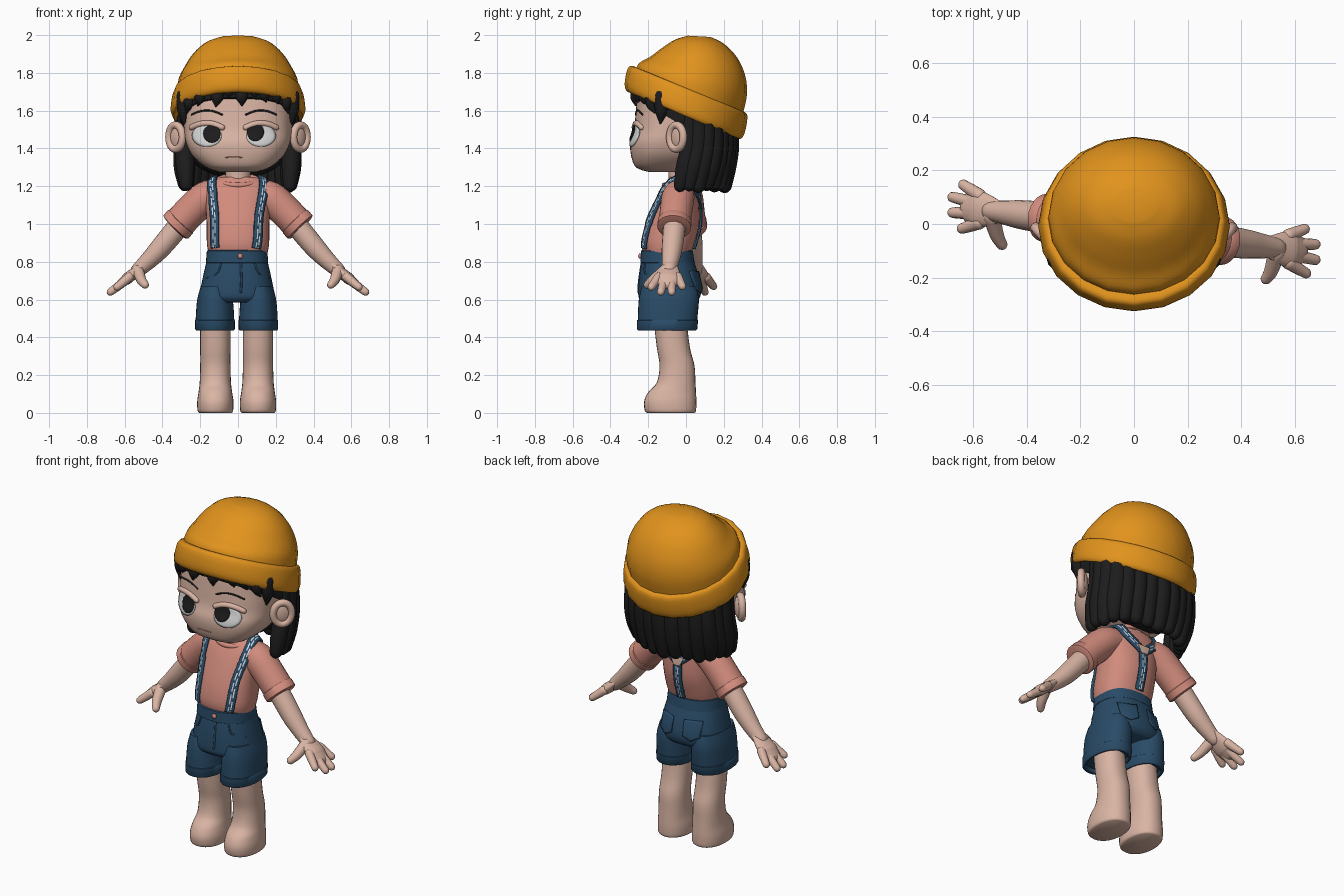
import bpy, bmesh, math, random
from mathutils import Vector, Matrix
from mathutils.bvhtree import BVHTree

random.seed(4)
old = bpy.data.objects.get("Cube")
if old:
    bpy.data.objects.remove(old, do_unlink=True)


def material(name, r, g, b):
    m = bpy.data.materials.new(name)
    m.use_nodes = True
    m.diffuse_color = (r, g, b, 1)
    shader = next(n for n in m.node_tree.nodes if n.type == 'BSDF_PRINCIPLED')
    shader.inputs["Base Color"].default_value = (r, g, b, 1)
    shader.inputs["Roughness"].default_value = 0.8
    return m


SKIN = material("skin", .7, .46, .37)
SHIRT = material("salmon", .64, .26, .205)
DENIM = material("denim", .022, .07, .135)
HAT = material("mustard", .75, .29, .012)
HAIR = material("black_hair", .012, .012, .012)
WHITE = material("eye_white", .7, .7, .7)
TRIM = material("strap_trim", .65, .7, .74)
COPPER = material("copper", .6, .25, .18)
trees = {}


def finish(name, bm, mats, solid=0):
    mesh = bpy.data.meshes.new(name)
    bm.normal_update()
    trees[name] = BVHTree.FromBMesh(bm)
    bm.to_mesh(mesh)
    bm.free()
    ob = bpy.data.objects.new(name, mesh)
    bpy.context.collection.objects.link(ob)
    for m in mats:
        mesh.materials.append(m)
    mesh.shade_smooth()
    mesh.set_sharp_from_angle(angle=math.radians(50))
    if solid:
        mod = ob.modifiers.new("thickness", 'SOLIDIFY')
        mod.thickness, mod.offset = solid, 0


def skin_loops(name, loops, mat, first=True, closed=False, solid=0):
    bm = bmesh.new()
    vs = [[bm.verts.new(p) for p in loop] for loop in loops]
    n = len(vs[0])
    for a, b in zip(vs, vs[1:] + vs[:1] if closed else vs[1:]):
        for i in range(n):
            bm.faces.new((a[i], a[(i + 1) % n], b[(i + 1) % n], b[i]))
    if first and not closed:
        bm.faces.new(vs[0])
    if not closed:
        bm.faces.new(vs[-1])
    bmesh.ops.recalc_face_normals(bm, faces=bm.faces[:])
    finish(name, bm, [mat], solid)


def spline(rows, sub):
    rows = [Vector(r) for r in rows]
    out = []
    for i in range(len(rows) - 1):
        a, b, c, d = (rows[min(max(i + k, 0), len(rows) - 1)] for k in (-1, 0, 1, 2))
        for s in range(sub):
            t = s / sub
            out.append(b + (c - a) * (t / 2) + (a * 2 - b * 5 + c * 4 - d) * (t * t / 2)
                       + (b * 3 - a - c * 3 + d) * (t ** 3 / 2))
    return out + [rows[-1]]


# Stack of ovals, each given by front y, z, back y, z and half width
def ovals(name, rows, mat, n=32, e=2, sub=4, cx=0):
    loops = []
    for fy, fz, by, bz, rx in spline(rows, sub):
        loop = []
        for i in range(n):
            a = math.tau * i / n
            c, s = (math.copysign(abs(f) ** (2 / e), f) for f in (math.cos(a), math.sin(a)))
            t = (1 + s) / 2
            loop.append((cx + rx * c, fy + (by - fy) * t, fz + (bz - fz) * t))
        loops.append(loop)
    skin_loops(name, loops, mat)


def level(*rows):
    return [(f, z, b, z, w) for z, f, b, w in rows]


# Round tube through x, y, z, radius points
def tube(name, pts, mat, n=12, sub=4, squash=1, ends=True, closed=False, ref=(0, 1, 0)):
    rows = [Vector(p) for p in pts] if closed else spline(pts, sub)
    k = len(rows)
    rings = []
    for i, r in enumerate(rows):
        a, b = (rows[i - 1], rows[(i + 1) % k]) if closed else (rows[max(i - 1, 0)], rows[min(i + 1, k - 1)])
        rings.append((r.xyz, (b.xyz - a.xyz).normalized(), r.w))
    if ends and not closed:
        for sign in (-1, 1):
            p, t, r = rings[0 if sign < 0 else -1]
            for q in (.5, 1, 1.45):
                ring = (p + t * sign * r * math.sin(q), t, r * math.cos(q))
                rings.insert(0 if sign < 0 else len(rings), ring)
    loops = []
    for p, t, r in rings:
        u = t.cross(Vector(ref)).normalized()
        v = u.cross(t)
        loops.append([p + u * (r * squash * math.cos(math.tau * j / n)) + v * (r * math.sin(math.tau * j / n))
                      for j in range(n)])
    skin_loops(name, loops, mat, closed=closed)


def ball(name, loc, size, mat, turn=0):
    bm = bmesh.new()
    m = Matrix.Translation(loc) @ Matrix.Rotation(turn, 4, 'Z') @ Matrix.Diagonal((*size, 1))
    bmesh.ops.create_uvsphere(bm, u_segments=24, v_segments=14, radius=1, matrix=m)
    finish(name, bm, [mat])


def cast(part, x, z, side=-1, off=.004):
    hit = trees[part].ray_cast(Vector((x, side, z)), Vector((0, -side, 0)))[0]
    return hit + Vector((0, side * off, 0))


# Thin plate that follows the surface of a part
def patch(name, part, outline, mat, off=.004, side=-1):
    cx, cz = (sum(p[k] for p in outline) / len(outline) for k in (0, 1))
    loops = [[cast(part, cx + (x - cx) * s, cz + (z - cz) * s, side, off) for x, z in outline]
             for s in (1, .8, .6, .4, .2, .02)]
    skin_loops(name, loops, mat, first=False, solid=.006)


def oval(x, z, w, h):
    return [(x + w * math.cos(a * math.tau / 28), z + h * math.sin(a * math.tau / 28)) for a in range(28)]


def line(name, part, pts, r, mat):
    tube(name, [(*cast(part, x, z, off=0), r) for x, z in pts], mat, n=8)


# Strap lying on the torso, with broken pale stitching
def strap(name, pts, half=.025):
    rows = spline(pts, 10)
    bm = bmesh.new()
    grid = []
    for i, p in enumerate(rows):
        t = (rows[min(i + 1, len(rows) - 1)] - rows[max(i - 1, 0)]).normalized()
        loc, nor = trees["shirt_body"].find_nearest(p)[:2]
        w = t.cross(nor).normalized() * half
        grid.append([bm.verts.new(loc + nor * .009 + w * k) for k in (-1, -.4, -.12, .12, .4, 1)])
    for i, (a, b) in enumerate(zip(grid, grid[1:])):
        for j in range(5):
            f = bm.faces.new((a[j], a[j + 1], b[j + 1], b[j]))
            f.material_index = int(j in (1, 3) and (i + j) % 4 > 0)
    finish(name, bm, [DENIM, TRIM], .012)


# Head, neck and face
ovals("head", level((1.276, -.2, -.04, .1), (1.30, -.265, .02, .17), (1.36, -.29, .1, .24), (1.43, -.295, .15, .275),
      (1.5, -.275, .18, .285), (1.6, -.265, .2, .288), (1.7, -.25, .2, .28), (1.78, -.18, .18, .2)), SKIN, 48, 2.7)
tube("neck", [(0, -.02, 1.15, .07), (0, -.03, 1.32, .065)], SKIN, n=24)
for side, white_x, iris_x, iris_z in (("right", -.165, -.138, 1.478), ("left", .122, .092, 1.487)):
    patch(side + "_eye_white", "head", oval(white_x, 1.467, .078, .058), WHITE)
    patch(side + "_iris", "head", oval(iris_x, iris_z, .045, .048), HAIR, .008)
    arc = [(white_x + .08 * k, 1.533 - .022 * k * k) for k in (-1, -.5, 0, .5, 1)]
    line(side + "_eyelid", "head", arc, .016, SKIN)
    line(side + "_eyebrow", "head", [(x, z + .068) for x, z in arc], .005, HAIR)
line("mouth", "head", [(-.065, 1.353), (-.022, 1.355), (.02, 1.353)], .003, COPPER)

# Knitted hat
ovals("hat_crown", [(-.27, 1.8, .3, 1.58, .32), (-.25, 1.85, .322, 1.68, .315), (-.19, 1.885, .315, 1.78, .283),
      (-.13, 1.93, .272, 1.88, .235), (-.06, 1.975, .2, 1.955, .165), (.01, 1.997, .13, 1.99, .08)], HAT, 20)
ovals("hat_brim", [(-.27, 1.7, .25, 1.48, .31), (-.31, 1.7, .285, 1.45, .345), (-.325, 1.74, .31, 1.48, .357),
      (-.31, 1.82, .325, 1.56, .345), (-.285, 1.837, .315, 1.59, .325), (-.25, 1.82, .28, 1.6, .29)], HAT, 20, sub=3)

# Hair: scalp, long back strands, fringe and side locks
ovals("scalp", [(-.272, 1.67, .22, 1.38, .302), (-.275, 1.75, .25, 1.55, .31)], HAIR, 40, 2.6)
ball("back_hair", (0, .08, 1.44), (.29, .15, .2), HAIR)
for i in range(15):
    a = math.radians(-12 + i * 204 / 14)
    c, s, low = math.cos(a), math.sin(a), random.uniform(1.2, 1.22)
    fat = random.uniform(.95, 1.15)
    tube(f"hair_strand_{i}", [(.28 * c, .06 + .16 * s, 1.58, .048), (.286 * c, .055 + .172 * s, 1.42, .05 * fat),
         (.286 * c, .03 + .182 * s, 1.3, .05 * fat), (.28 * c, .01 + .195 * s, low, .036 * fat)], HAIR, n=10)
for i, (x, tip) in enumerate(((-.255, 1.59), (-.2, 1.63), (-.11, 1.625), (-.05, 1.67), (.02, 1.63), (.09, 1.67),
                              (.14, 1.65), (.2, 1.64), (.25, 1.59))):
    tube(f"fringe_{i}", [(*cast("head", x * k, z), r) for k, z, r in
         ((.95, 1.74, .045), (1, (1.72 + tip) / 2, .036), (1.06, tip, .006))], HAIR)

# Torso, collar and suspenders
ovals("shirt_body", level((.84, -.225, .025, .155), (.9, -.235, .045, .165), (1, -.215, .07, .166),
      (1.12, -.167, .068, .172), (1.19, -.13, .055, .17), (1.23, -.1, .045, .14), (1.25, -.085, .03, .09)),
      SHIRT, 40, 2.3)
ring = [i * math.tau / 32 for i in range(32)]
tube("collar", [(.105 * math.cos(a), -.035 + .08 * math.sin(a), 1.23 + .025 * math.sin(a), .014) for a in ring],
     SHIRT, closed=True, ref=(0, 0, 1))
for side, low, high, end in (("right", -.15, -.15, -.012), ("left", .11, .145, .012)):
    strap(side + "_strap", [(low, -.25, .865), ((low + high) / 2, -.22, 1.03), (high, -.16, 1.16),
          (high * .95, -.04, 1.26), (high * .7, .07, 1.18), (end, .08, 1.1)])
strap("back_strap", [(0, .08, 1.1), (0, .08, .98), (0, .05, .865)])
patch("strap_joint", "shirt_body", [(-.042, 1.125), (-.02, 1.075), (.02, 1.075), (.042, 1.125)], SKIN, .02, 1)

# Shorts
ovals("shorts_hips", level((.84, -.225, .028, .152), (.75, -.243, .06, .174), (.66, -.252, .08, .193),
      (.61, -.25, .073, .202), (.585, -.225, .05, .18)), DENIM, 40, 2.3, cx=-.005)
ovals("waistband", level((.79, -.23, .03, .155), (.797, -.242, .045, .165), (.858, -.238, .036, .16),
      (.867, -.22, .02, .145)), DENIM, 40, 2.3, sub=1, cx=-.005)
line("fly_seam", "shorts_hips", [(.015, .79), (.018, .7), (.015, .64)], .006, DENIM)
ball("button", cast("waistband", .012, .83), (.014, .01, .014), COPPER)
for s, side in ((-1, "right"), (1, "left")):
    line(side + "_pocket_seam", "shorts_hips", [(s * .09, .79), (s * .11, .74), (s * .165, .715)], .005, DENIM)
    x = s * .085
    patch(side + "_back_pocket", "shorts_hips", [(x + dx, z) for dx, z in
          ((-.05, .75), (.05, .75), (.048, .66), (0, .635), (-.048, .66))], DENIM, .008, 1)
    leg_x = s * .115 - .007
    ovals(side + "_shorts_leg", level((.67, -.235, .055, .075), (.6, -.25, .068, .094), (.5, -.255, .06, .102),
          (.445, -.255, .055, .102), (.445, -.235, .035, .088), (.5, -.235, .035, .086)), DENIM, 32, 2.2, cx=leg_x)
    ovals(side + "_shorts_cuff", level((.46, -.24, .04, .09), (.437, -.255, .053, .1), (.444, -.26, .06, .105),
          (.49, -.26, .064, .105), (.496, -.25, .055, .098)), DENIM, 32, 2.2, sub=1, cx=leg_x)

    # Legs with flat soles
    ovals(side + "_leg", level((0, -.205, .045, .085), (.012, -.218, .053, .094), (.06, -.222, .055, .096),
          (.11, -.2, .053, .089), (.16, -.155, .05, .083), (.25, -.14, .045, .08), (.35, -.155, .02, .08),
          (.52, -.175, 0, .08)), SKIN, 28, 2.2, cx=s * .113 - .007)

    # Arms sweep slightly forward on the left and back on the right
    def arm(x, z, r, dy=0):
        return (s * x, -.02 - .13 * s * x + dy, z, r)
    tube(side + "_sleeve", [arm(.1, 1.16, .075), arm(.17, 1.14, .087), arm(.25, 1.068, .086), arm(.33, .985, .086)],
         SHIRT, n=24, ends=False)
    tube(side + "_sleeve_cuff", [arm(.298, 1.018, .08), arm(.303, 1.013, .09), arm(.33, .984, .09),
         arm(.334, .98, .08)], SHIRT, n=24, sub=1, ends=False)
    tube(side + "_arm", [arm(.28, 1.03, .06), arm(.4, .885, .056), arm(.47, .81, .047), arm(.53, .755, .038)],
         SKIN, n=20)
    tube(side + "_palm", [arm(.5, .785, .04), arm(.55, .74, .062), arm(.585, .712, .068), arm(.6, .7, .06)],
         SKIN, n=20, squash=.45)
    for k, (dy, reach) in enumerate(((-.05, .065), (-.016, .1), (.02, .1), (.052, .06))):
        tube(f"{side}_finger_{k}", [arm(.575, .72, .025, dy), arm(.575 + reach * .5, .718 - reach * .4, .023, dy * 1.3),
             arm(.575 + reach, .715 - reach * .75, .02, dy * 1.6)], SKIN)
    tube(side + "_thumb", [arm(.53, .755, .032, -.02), arm(.512, .705, .027, -.085), arm(.492, .678, .021, -.12)],
         SKIN, ref=(1, 0, 0))

    # Ears and temple locks
    tube(side + "_ear_rim", [(s * (.33 + .036 * math.cos(a)), -.05 + .036 * math.cos(a), 1.46 + .064 * math.sin(a),
         .02) for a in ring], SKIN, closed=True, ref=(s, -1, 0))
    ball(side + "_ear_bowl", (s * .322, -.042, 1.46), (.05, .024, .066), SKIN, s * math.pi / 4)
    tube(side + "_temple_lock", [(s * .285, -.13, 1.68, .04), (s * .287, -.13, 1.6, .034), (s * .285, -.135, 1.535, .006)],
         HAIR)
